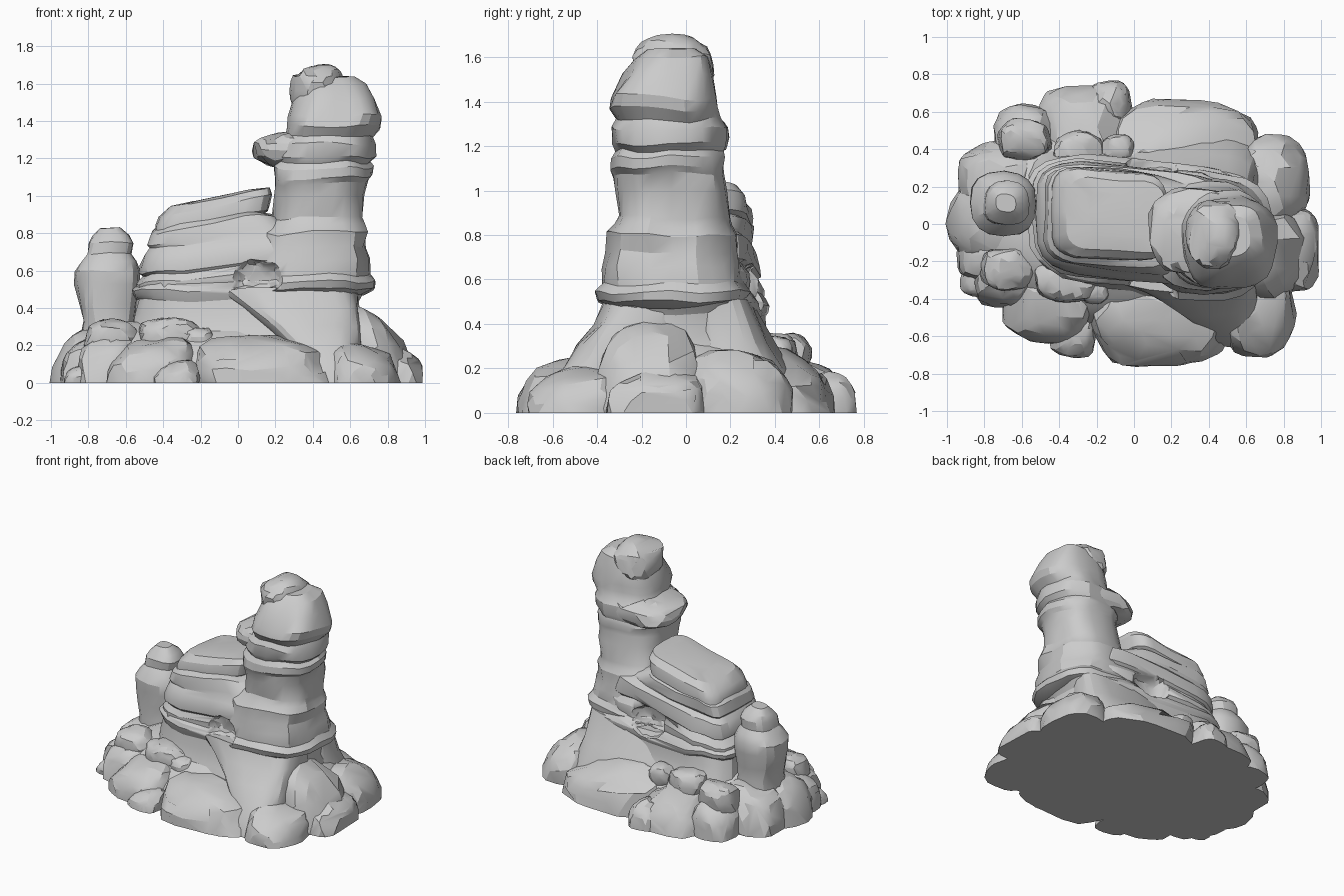
import bpy, bmesh, math
from mathutils import Vector, noise

cube = bpy.data.objects.get("Cube")
if cube:
    bpy.data.objects.remove(cube)

stone = bpy.data.materials.new("grey_stone")
stone.use_nodes = True
grey = (0.6, 0.6, 0.6, 1)
stone.diffuse_color = grey
stone.node_tree.nodes["Principled BSDF"].inputs["Base Color"].default_value = grey


def finish(name, bm, rough):
    """Weather the surface, cut it flat at the ground and shade it."""
    for v in bm.verts:
        v.co += noise.noise_vector(v.co * 6) * rough
    everything = bm.verts[:] + bm.edges[:] + bm.faces[:]
    cut = bmesh.ops.bisect_plane(bm, geom=everything, plane_co=(0, 0, 0),
                                 plane_no=(0, 0, 1), clear_inner=True)
    rim = [e for e in cut["geom_cut"] if isinstance(e, bmesh.types.BMEdge)]
    if rim:
        bmesh.ops.contextual_create(bm, geom=rim)
    bmesh.ops.recalc_face_normals(bm, faces=bm.faces)
    mesh = bpy.data.meshes.new(name)
    bm.to_mesh(mesh)
    bm.free()
    mesh.materials.append(stone)
    obj = bpy.data.objects.new(name, mesh)
    bpy.context.collection.objects.link(obj)
    bpy.context.view_layer.objects.active = obj
    for other in bpy.context.selected_objects:
        other.select_set(False)
    obj.select_set(True)
    bpy.ops.object.shade_smooth_by_angle(angle=math.radians(25))
    return obj


def spow(value, power):
    return math.copysign(abs(value) ** power, value)


def strata(name, sections, square=0.6, tilt=0, shear=0, sides=24, rough=0.025):
    """Loft rounded-square rings given as (height, left, right, front, back)."""
    bm = bmesh.new()
    rings = []
    for z, x0, x1, y0, y1 in sections:
        ring = []
        for i in range(sides):
            a = math.tau * i / sides
            x = (x0 + x1) / 2 + (x1 - x0) / 2 * spow(math.cos(a), square)
            y = (y0 + y1) / 2 + (y1 - y0) / 2 * spow(math.sin(a), square)
            ring.append(bm.verts.new((x, y + shear * x, z + tilt * x)))
        rings.append(ring)
    for low, high in zip(rings, rings[1:]):
        for i in range(sides):
            j = (i + 1) % sides
            bm.faces.new((low[i], low[j], high[j], high[i]))
    bm.faces.new(rings[0][::-1])
    bm.faces.new(rings[-1])
    return finish(name, bm, rough)


def boulder(name, x0, x1, y0, y1, top, low=None, rise=0.2):
    """Blocky stone in the given bounds; grounded ones rise toward the middle."""
    bm = bmesh.new()
    bmesh.ops.create_icosphere(bm, subdivisions=3, radius=1)
    if low is None:
        low = -top * 0.8
    else:
        rise = 0
    centre = Vector(((x0 + x1) / 2, (y0 + y1) / 2, (top + low) / 2))
    half = Vector(((x1 - x0) / 2, (y1 - y0) / 2, (top - low) / 2))
    inward = -Vector((centre.x, centre.y, 0)).normalized()
    for v in bm.verts:
        p = Vector([spow(c, 0.8) for c in v.co])
        p *= 1 + 0.12 * noise.noise(v.co * 1.7 + centre * 9)
        offset = Vector([c * h for c, h in zip(p, half)])
        offset.z += rise * offset.dot(inward)
        v.co = centre + offset
    bmesh.ops.dissolve_limit(bm, angle_limit=math.radians(12),
                             verts=bm.verts, edges=bm.edges)
    return finish(name, bm, 0.015)


# Low mound joining the boulders
strata("ground_mound", [
    (-.08, -.9, .88, -.6, .6), (.1, -.88, .84, -.54, .55), (.2, -.83, .76, -.45, .48),
    (.27, -.74, .7, -.36, .4), (.33, -.6, .6, -.27, .32),
], square=.8)

# Flared foot and overhanging ledge of the main mass
foot = strata("rock_foot", [
    (.05, -.62, .68, -.46, .46), (.2, -.59, .66, -.4, .41), (.3, -.56, .65, -.35, .37),
    (.37, -.55, .64, -.33, .35), (.44, -.54, .64, -.32, .34), (.46, -.56, .65, -.33, .35),
    (.49, -.57, .67, -.34, .35), (.52, -.52, .66, -.33, .33), (.55, -.46, .6, -.3, .3),
], square=.5, shear=-.1)
strata("front_buttress", [
    (-.08, .38, .69, -.67, 0), (.1, .32, .67, -.62, 0), (.2, .25, .66, -.56, 0),
    (.3, .15, .65, -.49, 0), (.4, .02, .65, -.42, 0), (.5, -.12, .64, -.36, 0),
], square=.6)
strata("back_buttress", [
    (-.08, -.1, .72, 0, .54), (.2, -.1, .68, 0, .46), (.32, -.1, .65, 0, .39),
    (.5, -.1, .63, 0, .29),
], square=.7)

# Layered middle of the mesa
middle = strata("mesa_layers", [
    (.48, -.5, .5, -.3, .3), (.55, -.54, .5, -.31, .32), (.59, -.54, .5, -.31, .32),
    (.63, -.5, .48, -.29, .29), (.645, -.52, .48, -.3, .31), (.69, -.52, .46, -.3, .31),
    (.75, -.5, .44, -.28, .3), (.78, -.47, .34, -.26, .27), (.8, -.48, .3, -.26, .28),
    (.87, -.46, .2, -.24, .28), (.9, -.42, .12, -.2, .23),
], square=.45, tilt=.13, shear=-.1)

# Sloping cap slab
strata("mesa_cap", [
    (.86, -.38, .1, -.16, .24), (.89, -.44, .16, -.2, .28), (.93, -.44, .17, -.2, .28),
    (.97, -.42, .18, -.19, .27), (1.01, -.36, .17, -.15, .23), (1.02, -.25, .1, -.08, .16),
], square=.4, tilt=.2, shear=-.07, rough=.015)

# Tall tower
tower = strata("tower", [
    (.47, .05, .66, -.35, .2), (.5, 0, .73, -.4, .27), (.54, -.02, .74, -.41, .28),
    (.58, .03, .71, -.37, .25), (.66, .06, .7, -.37, .24), (.72, .08, .68, -.35, .22),
    (.8, .1, .69, -.35, .22), (.84, .14, .67, -.32, .2),
    (.88, .18, .66, -.3, .19), (1, .19, .68, -.31, .18), (1.07, .19, .69, -.32, .18),
    (1.1, .19, .71, -.34, .18), (1.15, .19, .71, -.34, .18), (1.18, .21, .69, -.32, .17),
    (1.21, .2, .72, -.34, .18), (1.28, .22, .72, -.34, .18), (1.32, .25, .71, -.31, .15),
    (1.37, .26, .75, -.34, .14), (1.42, .27, .76, -.33, .14), (1.52, .3, .73, -.28, .12),
    (1.59, .34, .68, -.24, .1), (1.63, .4, .61, -.18, .05),
], square=.75)
boulder("tower_top_stone", .28, .57, -.24, .12, 1.7, 1.42)
boulder("tower_ledge", .08, .62, -.29, .2, 1.35, 1.14)

# Small spire
strata("small_spire", [
    (.2, -.85, -.53, -.06, .27), (.33, -.83, -.55, -.05, .26), (.42, -.85, -.54, -.05, .27),
    (.53, -.87, -.52, -.06, .28), (.6, -.87, -.52, -.06, .28), (.65, -.84, -.54, -.04, .26),
    (.69, -.81, -.57, -.01, .23), (.75, -.8, -.56, -.01, .23), (.79, -.78, -.58, .02, .21),
    (.83, -.74, -.63, .06, .16),
], square=.75, sides=16, rough=.015)

# Hollows worn into both sides beside the tower
for side, y in (("front", -.38), ("back", .33)):
    hollow = boulder("hollow_cutter_" + side, -.05, .24, y - .13, y + .13, .67, .47)
    hollow.hide_render = True
    hollow.hide_set(True)
    for target in (foot, middle, tower):
        cut = target.modifiers.new("hollow", "BOOLEAN")
        cut.object = hollow
        cut.operation = "DIFFERENCE"

# Ring of boulders round the foot
for name, *bounds in (
    ("front_slab", -.23, .52, -.77, -.26, .25),
    ("back_slab", -.14, .68, .14, .67, .28),
    ("front_left_stone", .46, .86, -.71, -.22, .2),
    ("left_low_stone", .72, 1, -.36, .1, .19),
    ("back_left_stone", .55, .94, -.02, .47, .27),
    ("back_stone", -.53, -.03, .3, .75, .23),
    ("back_pebble", -.26, -.01, .52, .77, .18),
    ("back_right_stone", -.75, -.42, .3, .65, .24),
    ("right_back_block", -.95, -.5, .05, .44, .3),
    ("right_block", -.99, -.55, -.22, .25, .3),
    ("right_front_block", -.95, -.6, -.32, -.02, .24),
    ("front_right_block", -.87, -.52, -.45, -.08, .26),
    ("front_right_stone", -.72, -.2, -.64, -.2, .23),
    ("front_pebble", -.45, -.2, -.72, -.48, .12),
    ("right_pebble", -.93, -.78, -.39, -.22, .08),
    ("front_upper_stone", -.53, -.2, -.42, -.16, .35, .18),
    ("front_upper_pebble", -.29, -.12, -.43, -.25, .3, .14),
    ("right_upper_stone", -.82, -.54, -.36, -.12, .34, .14),
    ("back_upper_stone", -.73, -.44, .34, .57, .36, .13),
    ("back_upper_pebble", -.43, -.16, .29, .5, .36, .16),
    ("back_small_pebble", -.18, 0, .32, .48, .34, .17),
):
    boulder(name, *bounds)
boulder("left_tall_stone", .52, .94, -.4, .08, .37, rise=.6)
